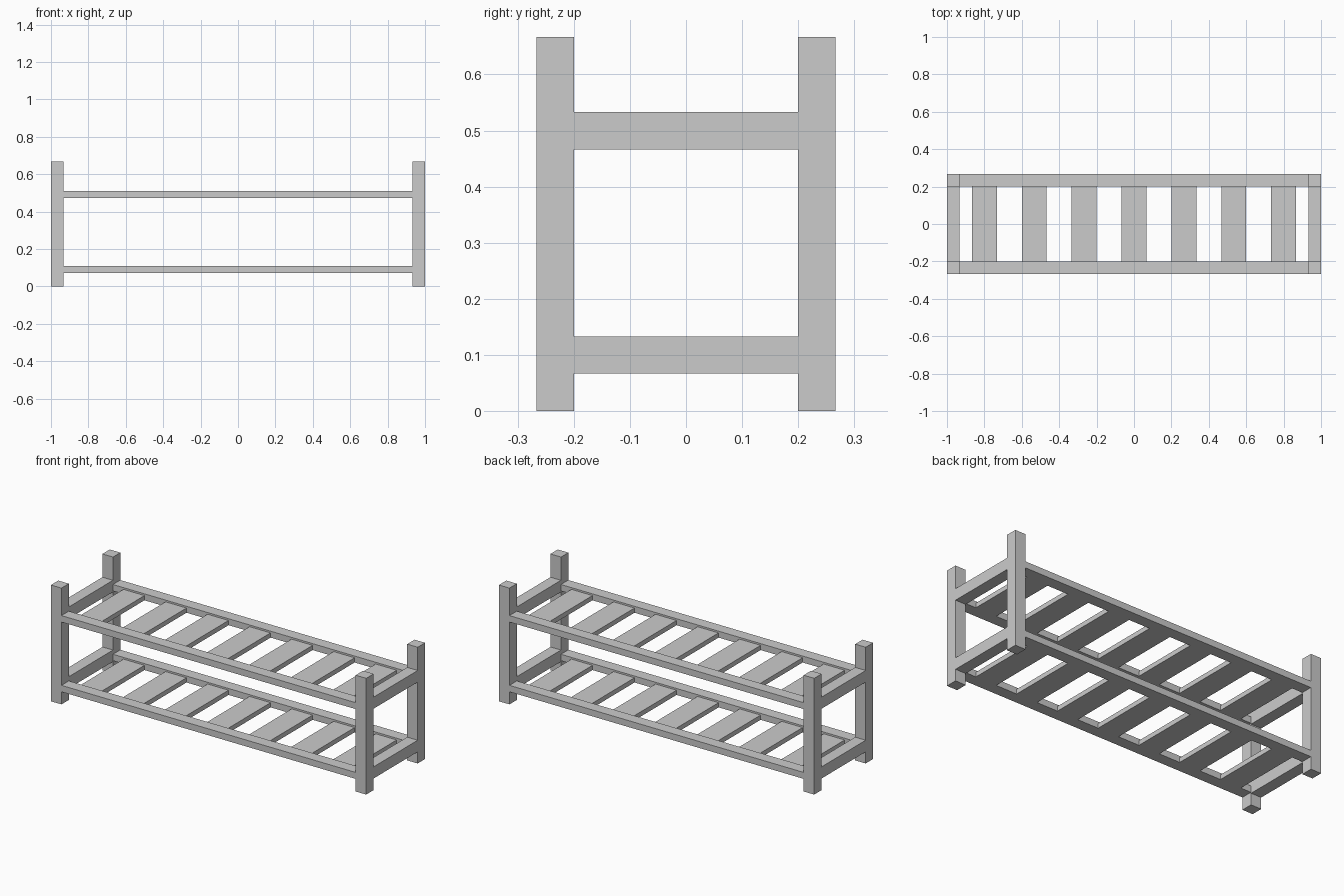
import bpy

if "Cube" in bpy.data.objects:
    bpy.data.objects.remove(bpy.data.objects["Cube"])

def box(name, x, y, z):
    """Box from (min, max) ranges on each axis."""
    bpy.ops.mesh.primitive_cube_add(size=1, location=[sum(r) / 2 for r in (x, y, z)])
    ob = bpy.context.object
    ob.name = name
    ob.scale = [r[1] - r[0] for r in (x, y, z)]
    bpy.ops.object.transform_apply(location=False, rotation=False, scale=True)
    return ob

def span(side, a, b):
    """Range a..b mirrored to the given side."""
    return tuple(sorted((side * a, side * b)))

T = 1 / 15            # post thickness
XI, YI = 1 - T, 0.2   # inner faces of the posts

# Corner posts
for sx in (-1, 1):
    for sy in (-1, 1):
        box("corner_post", span(sx, XI, 1), span(sy, YI, YI + T), (0, 10 * T))

# Two shelves
for name, z in (("lower", T), ("upper", 7 * T)):
    for s in (-1, 1):
        # End rail and long rail
        box(name + "_end_rail", span(s, XI, 1), (-YI, YI), (z, z + T))
        box(name + "_long_rail", (-XI, XI), span(s, YI, YI + T), (z + 0.0055, z + 0.0425))
    # Slats
    for i in range(-3, 4):
        x = i * 4 * T
        box(name + "_slat", (x - T, x + T), (-YI, YI), (z + 0.0055, z + 0.0325))
